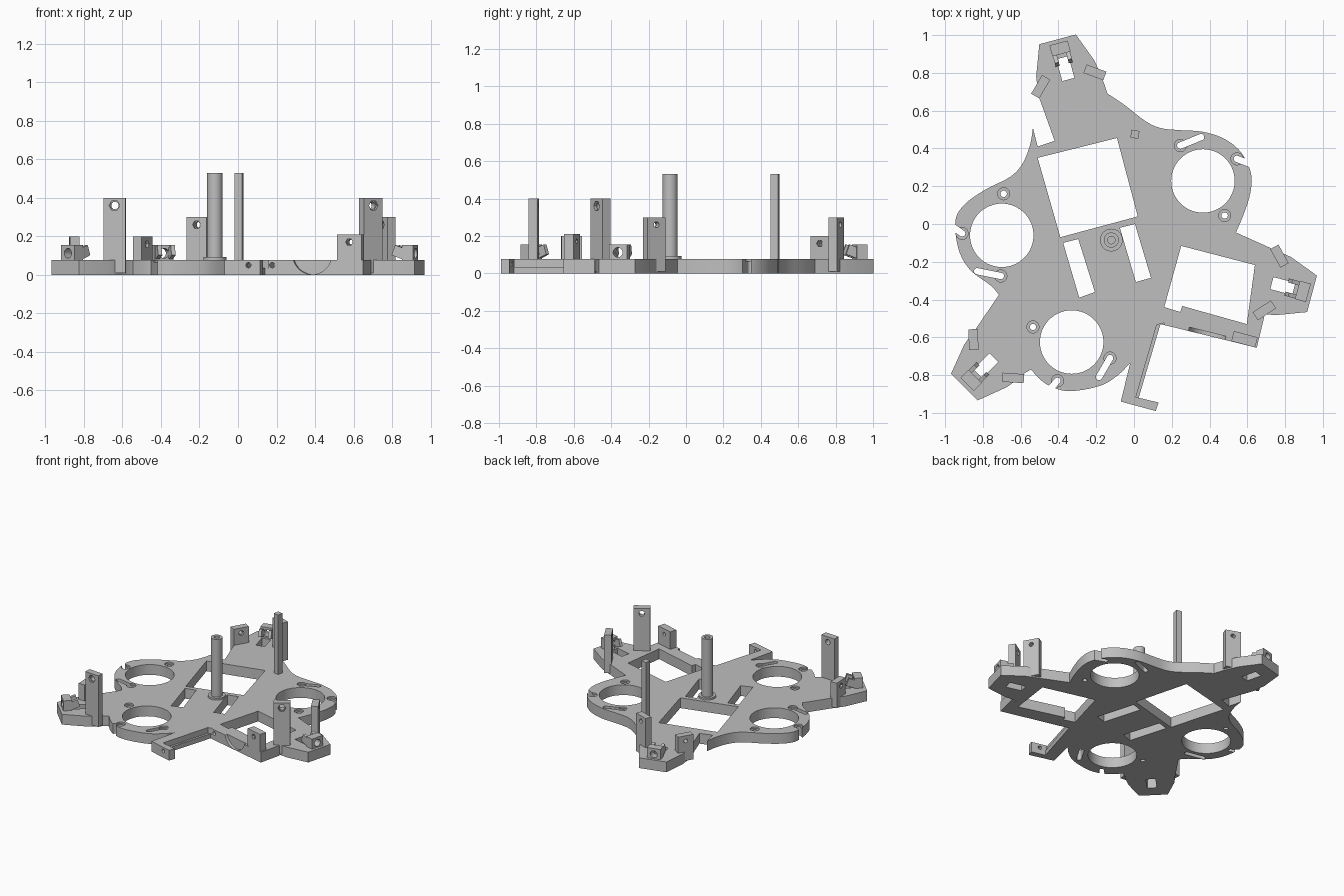
import bpy, bmesh
from math import radians, cos, sin, pi
from mathutils import Vector, Matrix

if bpy.data.objects.get("Cube"):
    bpy.data.objects.remove(bpy.data.objects["Cube"])

grey = bpy.data.materials.new("plain grey")
grey.use_nodes = True
grey.diffuse_color = (0.52, 0.52, 0.52, 1)
grey.node_tree.nodes["Principled BSDF"].inputs["Base Color"].default_value = grey.diffuse_color

HUB = Vector((-0.12, -0.085))
TOP = 0.078
ARMS = (-15, 105, 225)


def make(name, bm):
    bmesh.ops.recalc_face_normals(bm, faces=bm.faces)
    mesh = bpy.data.meshes.new(name)
    bm.to_mesh(mesh)
    bm.free()
    mesh.materials.append(grey)
    ob = bpy.data.objects.new(name, mesh)
    bpy.context.collection.objects.link(ob)
    return ob


def prism(bm, pts, z0, z1, matrix=Matrix()):
    face = bm.faces.new([bm.verts.new((p[0], p[1], z0)) for p in pts])
    new = bmesh.ops.extrude_face_region(bm, geom=[face])["geom"]
    top = [v for v in new if isinstance(v, bmesh.types.BMVert)]
    bmesh.ops.translate(bm, verts=top, vec=(0, 0, z1 - z0))
    bmesh.ops.transform(bm, matrix=matrix, verts=list(face.verts) + top)


def circle(c, r, n=32):
    return [(c[0] + r * cos(2 * pi * i / n), c[1] + r * sin(2 * pi * i / n)) for i in range(n)]


def capsule(a, b, r, n=10):
    a, b = Vector(a), Vector(b)
    side = (b - a).normalized().orthogonal() * r
    along = (b - a).normalized() * r
    arc = [(cos(pi * i / n), sin(pi * i / n)) for i in range(n + 1)]
    return [b + side * c + along * s for c, s in arc] + [a - side * c - along * s for c, s in arc]


def rect(w, d):
    return [(-w / 2, -d / 2), (w / 2, -d / 2), (w / 2, d / 2), (-w / 2, d / 2)]


def spline(pts, n=5):
    # Smooth curve through the points
    p = [Vector(q) for q in pts]
    p = [p[0]] + p + [p[-1]]
    out = []
    for a, b, c, d in zip(p, p[1:], p[2:], p[3:]):
        for i in range(n):
            t = i / n
            out.append(b + (c - a) * t / 2 + (a * 2 - b * 5 + c * 4 - d) * t * t / 2
                       + (b * 3 - a - c * 3 + d) * t ** 3 / 2)
    return out + [p[-1]]


def at_arm(angle, u, v):
    return HUB + Matrix.Rotation(radians(angle), 2) @ Vector((u, v))


def arm_tip(angle):
    half = [(0.84, 0.175), (0.94, 0.16), (1.1, 0.1)]
    return [at_arm(angle, u, -v) for u, v in half] + [at_arm(angle, u, v) for u, v in half[::-1]]


def cut(ob, bm):
    # Subtract a set of solids, then remove the cutter
    cutter = make("cutter", bm)
    cutter.hide_render = True
    mod = ob.modifiers.new("cut", "BOOLEAN")
    mod.object, mod.operation, mod.solver = cutter, "DIFFERENCE", "EXACT"
    bpy.context.view_layer.objects.active = ob
    bpy.ops.object.modifier_apply(modifier=mod.name)
    bpy.data.objects.remove(cutter)


def smooth(ob):
    bpy.ops.object.select_all(action="DESELECT")
    ob.select_set(True)
    bpy.context.view_layer.objects.active = ob
    bpy.ops.object.shade_smooth_by_angle(angle=radians(30))


def across(x, y, z, angle):
    # Frame whose z axis lies flat, along the thickness of an upright plate
    return (Matrix.Translation((x, y, z)) @ Matrix.Rotation(radians(angle), 4, "Z")
            @ Matrix.Rotation(pi / 2, 4, "X"))


# Base plate outline: three arm tips joined by round lobes
lobe_right = spline([(.54, -.045), (.58, .05), (.615, .16), (.62, .265), (.57, .375), (.48, .45),
                     (.365, .488), (.24, .497), (.14, .508), (.06, .545), (-.05, .63), (-.14, .69)])
lobe_left = spline([(-.535, .51), (-.55, .42), (-.59, .32), (-.655, .25), (-.79, .18), (-.895, .105),
                    (-.945, .02), (-.93, -.13), (-.87, -.24), (-.76, -.325), (-.715, -.375)])
lobe_front = spline([(-.545, -.77), (-.5, -.82), (-.44, -.86), (-.34, -.885), (-.18, -.857),
                     (-.085, -.8), (-.02, -.735)])
hook = [(-.07, -.94), (.115, -.99), (.13, -.945), (.025, -.92), (.14, -.53)]
outline = (arm_tip(ARMS[0]) + lobe_right + arm_tip(ARMS[1]) + [(-.42, .44), (-.51, .41)]
           + lobe_left + arm_tip(ARMS[2]) + [(-.58, -.79)] + lobe_front + hook
           + [(.65, -.655), (.69, -.49)])
bm = bmesh.new()
prism(bm, outline, 0, TOP)
plate = make("base_plate", bm)

# Openings through the plate
openings = [
    [(-.51, .35), (-.09, .455), (.02, .04), (-.39, -.07)],
    [(.25, -.116), (.64, -.217), (.597, -.53), (.255, -.434), (.245, -.466), (.16, -.44)],
    [(-.375, -.1), (-.295, -.08), (-.207, -.36), (-.29, -.39)],
    [(-.075, -.02), (.005, 0), (.09, -.285), (.01, -.307)],
]
openings += [circle(c, 0.168, 64) for c in ((.365, .228), (-.7, -.06), (-.33, -.625))]
screws = [(-.69, .16), (-.535, -.545), (.48, .045)]
openings += [circle(c, 0.017, 16) for c in screws]
slots = [((.245, .415), (.355, .46)), ((.545, .345), (.66, .3)), ((-.91, -.05), (-.98, 0)),
         ((-.705, -.275), (-.83, -.25)), ((-.405, -.83), (-.47, -.9)), ((-.127, -.71), (-.185, -.81))]
openings += [capsule(a, b, 0.017) for a, b in slots]
for angle in ARMS:
    openings.append([at_arm(angle, u, v) for u, v in ((.88, -.033), (1, -.033), (1, .033), (.88, .033))])
bm = bmesh.new()
for pts in openings:
    prism(bm, pts, -0.1, 0.2)
cut(plate, bm)

# Shallow seats around screw holes, and the ledge along the hook
bm = bmesh.new()
for c in screws + [s[0] for s in slots]:
    prism(bm, circle(c, 0.032, 24), TOP - 0.012, 0.2)
prism(bm, [(.12, -.534), (.16, -.524), (.05, -.915), (.01, -.918)], 0.035, 0.2)
cut(plate, bm)

# Round recess and bolt holes on the front edge
bm = bmesh.new()
prism(bm, circle((0, 0), 0.104, 48), -0.02, 0.2, across(.385, -.59, .106, -14))
prism(bm, circle((0, 0), 0.014, 16), -0.08, 0.08, across(.06, -.95, .05, -15))
prism(bm, circle((0, 0), 0.014, 16), -0.07, 0.1, across(.18, -.53, .05, -15))
cut(plate, bm)
smooth(plate)


# Upright brackets, each with a bolt hole and a nut pocket
def bracket(name, x, y, angle, height, width, depth, hole):
    bm = bmesh.new()
    place = Matrix.Translation((x, y, 0)) @ Matrix.Rotation(radians(angle), 4, "Z")
    prism(bm, rect(width, depth), 0.01, height, place)
    ob = make(name, bm)
    where = across(x, y, height - 0.04, angle)
    for pts, start in ((circle((0, 0), hole, 20), -0.1), (circle((0, 0), hole * 1.4, 6), depth * 0.2)):
        bm = bmesh.new()
        prism(bm, pts, start, 0.1, where)
        cut(ob, bm)
    smooth(ob)


bracket("left_arm_tall_bracket", -.64, -.815, -4, 0.4, 0.115, 0.048, 0.02)
bracket("left_arm_short_bracket", -.85, -.612, -88, 0.2, 0.11, 0.05, 0.014)
bracket("back_arm_tall_bracket", -.207, .803, -20, 0.3, 0.112, 0.048, 0.016)
bracket("back_arm_short_bracket", -.494, .727, 60, 0.2, 0.115, 0.05, 0.014)
bracket("right_arm_medium_bracket", .77, -.17, -61, 0.3, 0.112, 0.05, 0.016)
bracket("right_arm_tall_bracket", .69, -.457, 33, 0.4, 0.115, 0.05, 0.02)
bracket("frame_corner_bracket", .585, -.61, -15, 0.21, 0.13, 0.055, 0.014)

# Small clips on the arm tips: a bored block with a tilted jaw inside
for side, angle in zip(("right", "back", "left"), ARMS):
    place = Matrix.Translation((*HUB, 0)) @ Matrix.Rotation(radians(angle), 4, "Z")
    bm = bmesh.new()
    prism(bm, rect(0.06, 0.1), 0.01, 0.155, place @ Matrix.Translation((1.05, 0, 0)))
    clip = make(side + "_tip_clip", bm)
    bm = bmesh.new()
    prism(bm, circle((0, 0), 0.026, 20), -0.1, 0.1,
          place @ Matrix.Translation((1.05, 0, 0.112)) @ Matrix.Rotation(pi / 2, 4, "Y"))
    cut(clip, bm)
    smooth(clip)
    bm = bmesh.new()
    for v in (-0.036, 0.036):
        prism(bm, rect(0.06, 0.022), -0.028, 0.028, place @ Matrix.Translation((1.0, v, 0.118))
              @ Matrix.Rotation(radians(20), 4, "Y"))
    make(side + "_clip_jaw", bm)

# Central hollow column with its collar
profile = [(0.02, 0.02), (0.06, 0.02), (0.06, 0.092), (0.04, 0.092), (0.04, 0.53), (0.02, 0.53)]
bm = bmesh.new()
loop = [bm.verts.new((r, 0, z)) for r, z in profile]
edges = [bm.edges.new((a, b)) for a, b in zip(loop, loop[1:] + loop[:1])]
bmesh.ops.spin(bm, geom=loop + edges, cent=(0, 0, 0), axis=(0, 0, 1), angle=2 * pi, steps=40)
bmesh.ops.remove_doubles(bm, verts=bm.verts, dist=0.0001)
column = make("centre_column", bm)
column.location = (*HUB, 0)
smooth(column)

# Thin square mast
bm = bmesh.new()
prism(bm, rect(0.042, 0.042), 0.01, 0.53, Matrix.Translation((.005, .475, 0))
      @ Matrix.Rotation(radians(-10), 4, "Z"))
make("square_mast", bm)
